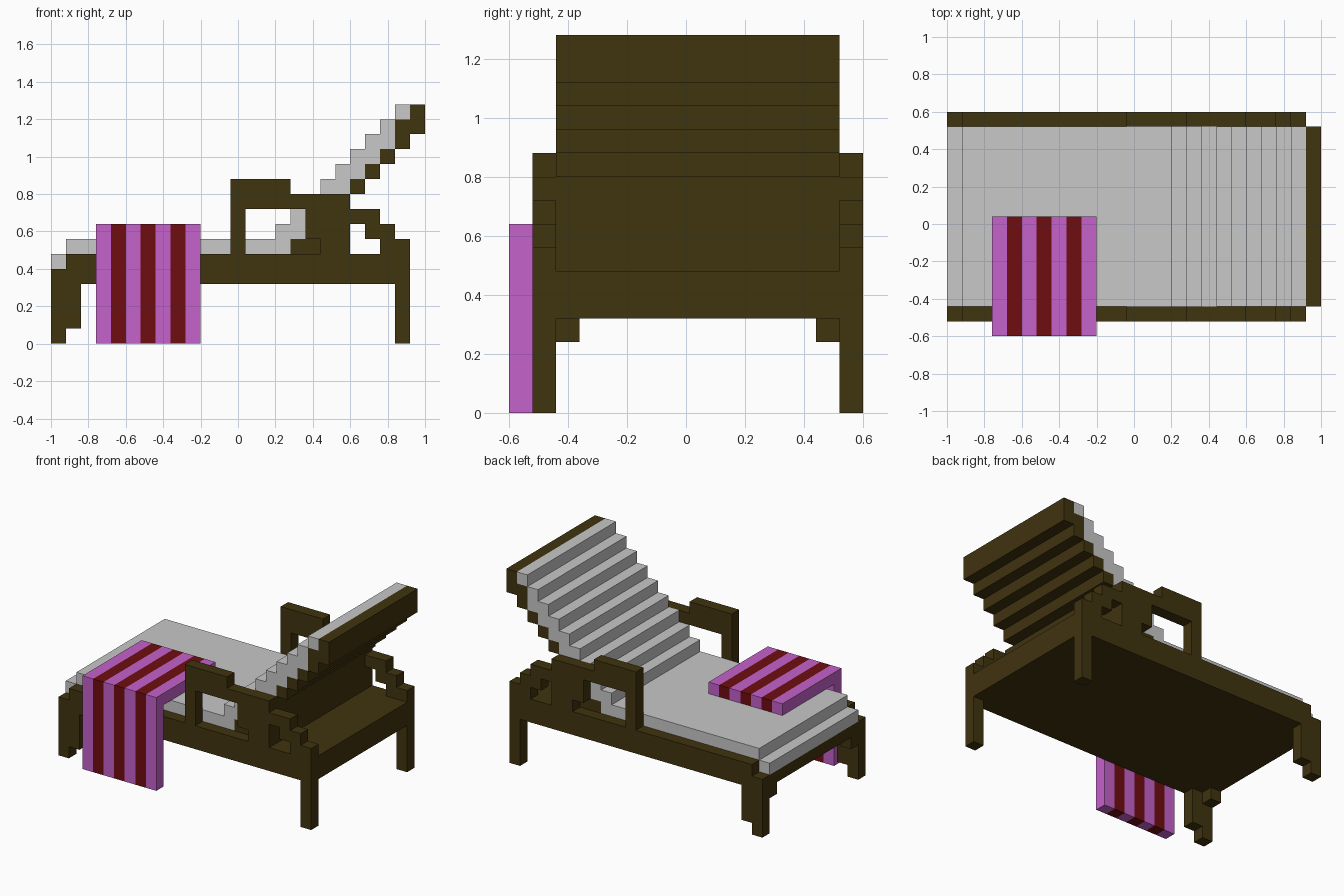
import bpy, bmesh
from mathutils import Vector

if "Cube" in bpy.data.objects:
    bpy.data.objects.remove(bpy.data.objects["Cube"])


def material(name, rgb):
    m = bpy.data.materials.new(name)
    m.diffuse_color = (*rgb, 1)
    m.use_nodes = True
    m.node_tree.nodes["Principled BSDF"].inputs["Base Color"].default_value = m.diffuse_color
    return m


WOOD = material("dark wood", (0.051, 0.033, 0.0045))
GREY = material("light grey cushion", (0.58, 0.58, 0.58))
PINK = material("orchid towel", (0.56, 0.122, 0.6))
RED = material("dark red stripe", (0.156, 0.004, 0.005))
U = 0.08  # block size


def prism(name, loops, lo, hi, mat, axis="y"):
    """Extrude an outline (plus holes) from lo to hi along y (xz profile) or x (yz profile)."""
    place = (lambda p: (p[0], lo, p[1])) if axis == "y" else (lambda p: (lo, p[0], p[1]))
    move = Vector((0, hi - lo, 0)) if axis == "y" else Vector((hi - lo, 0, 0))
    bm = bmesh.new()
    for loop in loops:
        vs = [bm.verts.new(place(p)) for p in loop]
        for i, v in enumerate(vs):
            bm.edges.new((vs[i - 1], v))
    bmesh.ops.triangle_fill(bm, edges=bm.edges[:], use_beauty=True)
    ext = bmesh.ops.extrude_face_region(bm, geom=bm.faces[:], use_keep_orig=True)
    bmesh.ops.translate(bm, vec=move, verts=[g for g in ext["geom"] if isinstance(g, bmesh.types.BMVert)])
    bmesh.ops.recalc_face_normals(bm, faces=bm.faces[:])
    me = bpy.data.meshes.new(name)
    bm.to_mesh(me)
    bm.free()
    me.materials.append(mat)
    ob = bpy.data.objects.new(name, me)
    bpy.context.collection.objects.link(ob)
    return ob


def rect(x0, x1, z0, z1):
    return [(x0, z0), (x1, z0), (x1, z1), (x0, z1)]


Y0, Y1 = -0.44, 0.52  # inner width between the side frames

# Side frames: legs, rail, armrest and stepped rear brace
side = [(-1, 0), (-.92, 0), (-.92, .08), (-.84, .08), (-.84, .32), (.84, .32), (.84, 0),
        (.92, 0), (.92, .56), (.84, .56), (.84, .64), (.76, .64), (.76, .72), (.6, .72),
        (.6, .8), (.28, .8), (.28, .88), (-.04, .88), (-.04, .48), (-.92, .48), (-.92, .4), (-1, .4)]
arm_hole = [(.04, .48), (.44, .48), (.44, .56), (.36, .56), (.36, .72), (.04, .72)]
brace_hole = [(.6, .48), (.76, .48), (.76, .56), (.68, .56), (.68, .64), (.6, .64)]
for tag, y in (("front", Y0 - U), ("back", Y1)):
    prism(f"side_frame_{tag}", [side, arm_hole, brace_hole], y, y + U, WOOD)

# Small corner brackets inside the foot-end legs
for tag, y in (("front", Y0), ("back", Y1 - U)):
    prism(f"leg_bracket_{tag}", [rect(-1, -.92, .24, .32)], y, y + U, WOOD)

# Deck with the upright panel that carries the backrest
deck = [(-1, .32), (.92, .32), (.92, .48), (.6, .48), (.6, .8), (.52, .8), (.52, .72), (.44, .72),
        (.44, .64), (.36, .64), (.36, .56), (.28, .56), (.28, .48), (-.92, .48), (-.92, .4), (-1, .4)]
prism("deck", [deck], Y0, Y1, WOOD)

# Wooden slats behind the backrest cushion
for k in range(4):
    x, z = .6 + U * k, .8 + U * k
    prism(f"back_slat_{k + 1}", [rect(x, x + U, z, z + U)], Y0, Y1, WOOD)
top = [(.84, 1.12), (1, 1.12), (1, 1.28), (.92, 1.28), (.92, 1.2), (.84, 1.2)]
prism("back_top_rail", [top], Y0, Y1, WOOD)

# Cushion: seat and stepped backrest in one profile
left, right = [], [(-.92, .48), (.28, .48), (.28, .56)]
for k in range(7):
    z = .56 + U * k
    right += [(.36 + U * k, z), (.36 + U * k, z + U)]
    left += [(.2 + U * k, z), (.2 + U * k, z + U)]
tip = [(.84, 1.2), (.76, 1.2), (.76, 1.12)]
prism("cushion", [right + tip + left[::-1] + [(-.92, .56)]], Y0, Y1, GREY)
prism("cushion_foot_edge", [rect(-1, -.92, .4, .48)], Y0, Y1, GREY)
prism("cushion_head_edge", [rect(.84, .92, 1.2, 1.28)], Y0, Y1, GREY)

# Striped towel draped over the front side
drape = [(-.6, 0), (-.52, 0), (-.52, .56), (.04, .56), (.04, .64), (-.6, .64)]
for i in range(7):
    x = -.76 + U * i
    prism(f"towel_stripe_{i + 1}", [drape], x, x + U, RED if i % 2 else PINK, axis="x")
